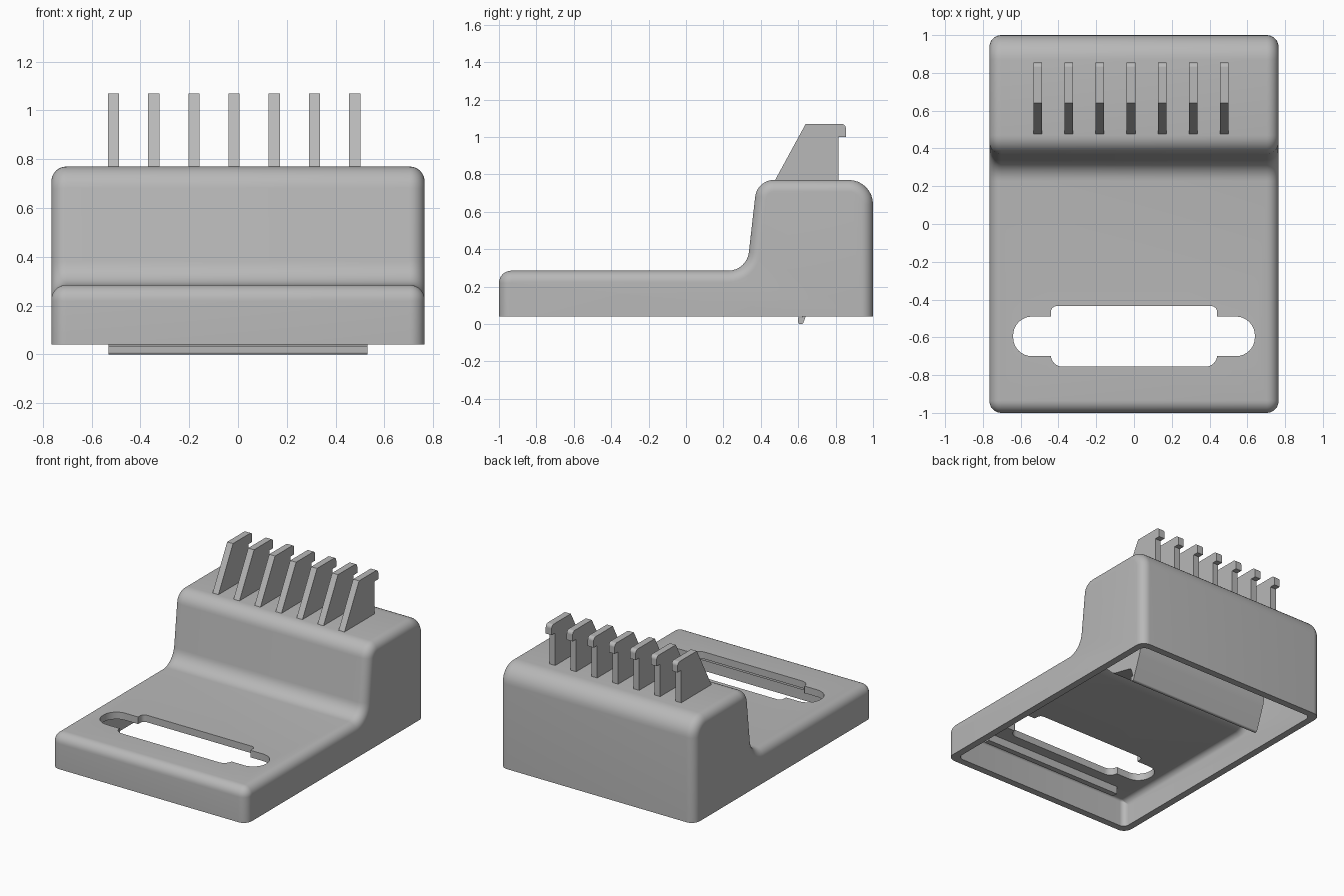
import bpy
import bmesh
from math import sin, cos, tan, radians
from mathutils import Vector, Matrix

cube = bpy.data.objects.get("Cube")
if cube:
    bpy.data.objects.remove(cube, do_unlink=True)

grey = bpy.data.materials.new("plain_grey")
grey.use_nodes = True
COLOUR = (0.48, 0.48, 0.48, 1)
grey.diffuse_color = COLOUR
grey.node_tree.nodes["Principled BSDF"].inputs["Base Color"].default_value = COLOUR


def rounded(corners, inset=0.0, steps=8):
    """Clockwise outline with filleted corners, inset on all but its last edge."""
    pts = [Vector(c[:2]) for c in corners]
    n = len(pts)
    dirs = [(pts[(i + 1) % n] - pts[i]).normalized() for i in range(n)]
    out = []
    for i, (p, c) in enumerate(zip(pts, corners)):
        a, b = dirs[i - 1], dirs[i]
        na, nb = Vector((a.y, -a.x)), Vector((b.y, -b.x))
        da = 0 if i == 0 else inset
        db = 0 if i == n - 1 else inset
        turn = a.cross(b)
        pa, pb = p + na * da, p + nb * db
        corner = pa + a * ((pb - pa).cross(b) / turn)
        if c[2] == 0:
            out.append(corner)
            continue
        sign = 1 if turn > 0 else -1
        radius = max(c[2] + sign * inset, 0.004)
        angle = a.angle(b)
        start = corner - a * radius * tan(angle / 2)
        centre = start - na * sign * radius
        for k in range(steps + 1):
            rot = Matrix.Rotation(sign * angle * k / steps, 2)
            out.append(centre + rot @ (start - centre))
    return out


def loft(name, sections, axis="x"):
    """Join (position, outline) sections along an axis into a closed solid."""
    bm = bmesh.new()
    rings = []
    for pos, outline in sections:
        rings.append([bm.verts.new((pos, u, v) if axis == "x" else (u, v, pos))
                      for u, v in outline])
    for r, s in zip(rings, rings[1:]):
        for i in range(len(r)):
            bm.faces.new((r[i - 1], r[i], s[i], s[i - 1]))
    bm.faces.new(rings[0])
    bm.faces.new(rings[-1])
    bmesh.ops.recalc_face_normals(bm, faces=bm.faces)
    mesh = bpy.data.meshes.new(name)
    bm.to_mesh(mesh)
    bm.free()
    mesh.materials.append(grey)
    obj = bpy.data.objects.new(name, mesh)
    bpy.context.collection.objects.link(obj)
    return obj


def prism(name, outline, low, high, axis="x"):
    return loft(name, [(low, outline), (high, outline)], axis)


def soft_solid(name, corners, half_width, edge, inset=0.0, steps=8):
    """Extruded profile whose side edges are rounded off."""
    half = []
    for k in range(steps + 1):
        a = radians(90 * k / steps)
        half.append((half_width - edge + edge * sin(a),
                     rounded(corners, inset + edge * (1 - cos(a)))))
    return loft(name, [(-x, o) for x, o in reversed(half)] + half)


def smooth(obj):
    bpy.ops.object.select_all(action="DESELECT")
    obj.select_set(True)
    bpy.context.view_layer.objects.active = obj
    bpy.ops.object.shade_smooth_by_angle(angle=radians(30))


def cut(obj, cutter):
    mod = obj.modifiers.new("cut", "BOOLEAN")
    mod.operation = "DIFFERENCE"
    mod.solver = "EXACT"
    mod.object = cutter
    bpy.ops.object.select_all(action="DESELECT")
    bpy.context.view_layer.objects.active = obj
    obj.select_set(True)
    bpy.ops.object.modifier_apply(modifier=mod.name)
    bpy.data.objects.remove(cutter, do_unlink=True)


# Stepped housing, hollow and open underneath
def step_profile(bottom):
    return [(-1, bottom, 0), (-1, 0.285, 0.066), (0.325, 0.285, 0.11),
            (0.38, 0.77, 0.1), (1, 0.77, 0.13), (1, bottom, 0)]


WALL = 0.05
housing = soft_solid("housing", step_profile(0.04), 0.765, 0.062)
cavity = soft_solid("cavity_cutter", step_profile(-0.05), 0.765 - WALL, 0.04, WALL)
cut(housing, cavity)

# Slot through the low deck, with round-ended wings
right_half = [(0.44, -0.435, 0.03), (0.44, -0.49, 0), (0.64, -0.49, 0.1),
              (0.64, -0.7, 0.1), (0.44, -0.7, 0), (0.44, -0.755, 0.06)]
left_half = [(-x, y, r) for x, y, r in reversed(right_half)]
slot = prism("slot_cutter", rounded(right_half + left_half), 0.1, 0.4, "z")
cut(housing, slot)
smooth(housing)

# Row of hooked fins on the upper deck
fin = [(0.455, 0.73, 0), (0.64, 1.07, 0), (0.855, 1.07, 0.025),
       (0.855, 1.0, 0), (0.815, 1.0, 0), (0.815, 0.73, 0)]
for i in range(7):
    x = -0.51 + 0.1647 * i
    prism(f"fin_{i + 1}", rounded(fin), x - 0.023, x + 0.023)

# Long catch with a small lip, hanging below the step
catch = [(0.29, 0.265, 0), (0.36, 0.38, 0), (0.41, 0.7, 0), (0.6, 0.74, 0),
         (0.69, 0.48, 0.2), (0.7, 0.2, 0.2), (0.625, 0.0, 0.012),
         (0.6, 0.0, 0.01), (0.6, 0.035, 0), (0.62, 0.035, 0),
         (0.6, 0.1, 0.03), (0.42, 0.14, 0.08)]
smooth(prism("catch", rounded(catch), -0.53, 0.53))

# Rib under the deck near the front wall
rib = [(-0.87, 0.18, 0), (-0.87, 0.25, 0), (-0.83, 0.25, 0), (-0.83, 0.18, 0)]
prism("front_rib", rounded(rib), -0.55, 0.55)
